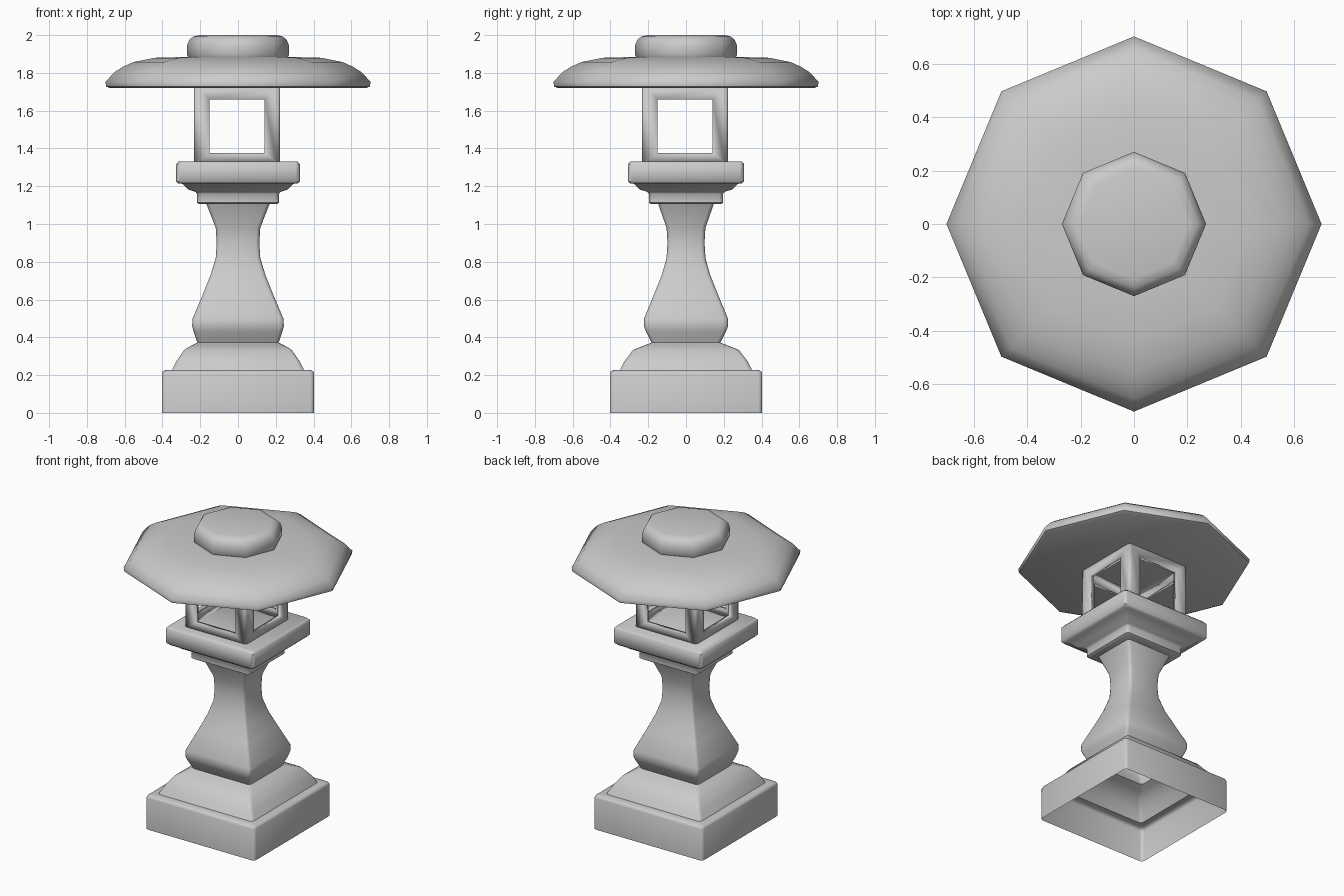
import bpy, bmesh
from math import cos, sin, pi, radians

if "Cube" in bpy.data.objects:
    bpy.data.objects.remove(bpy.data.objects["Cube"])


def finish(name, bm, angle=50):
    bmesh.ops.recalc_face_normals(bm, faces=bm.faces)
    mesh = bpy.data.meshes.new(name)
    bm.to_mesh(mesh)
    bm.free()
    ob = bpy.data.objects.new(name, mesh)
    bpy.context.collection.objects.link(ob)
    bpy.ops.object.select_all(action='DESELECT')
    ob.select_set(True)
    bpy.context.view_layer.objects.active = ob
    bpy.ops.object.shade_smooth_by_angle(angle=radians(angle))
    return ob


def loft(name, rings, cap_bottom, cap_top, angle=50):
    bm = bmesh.new()
    loops = [[bm.verts.new(p) for p in ring] for ring in rings]
    n = len(loops[0])
    for a, b in zip(loops, loops[1:]):
        for i in range(n):
            j = (i + 1) % n
            bm.faces.new((a[i], a[j], b[j], b[i]))
    if cap_bottom:
        bm.faces.new(loops[0][::-1])
    if cap_top:
        bm.faces.new(loops[-1])
    return finish(name, bm, angle)


def square(hx, hy, z, r=0.02):
    # rectangle with rounded corners
    pts = []
    for k, (sx, sy) in enumerate([(1, 1), (-1, 1), (-1, -1), (1, -1)]):
        for s in range(3):
            a = k * pi / 2 + s * pi / 4
            pts.append((sx * (hx - r) + r * cos(a), sy * (hy - r) + r * sin(a), z))
    return pts


def octagon(r, z):
    return [(r * cos(i * pi / 4), r * sin(i * pi / 4), z) for i in range(8)]


# base block and shaft: one hollow shell, open underneath
shaft = [(.403, .403, 0), (.403, .403, .208), (.398, .398, .22), (.385, .385, .226),
         (.35, .35, .227), (.325, .325, .275), (.285, .28, .333), (.25, .225, .355),
         (.215, .182, .372), (.235, .212, .43), (.243, .223, .46), (.24, .222, .50),
         (.185, .168, .63), (.145, .128, .73), (.118, .103, .82), (.113, .098, .90),
         (.118, .103, .98), (.167, .147, 1.105)]
loft("base_and_shaft", [square(*p) for p in shaft], False, False)

# stepped capital carrying the lamp
capital = [(.205, .185, 1.105), (.217, .197, 1.113), (.217, .197, 1.16), (.225, .205, 1.17),
           (.265, .245, 1.183), (.295, .275, 1.213), (.315, .295, 1.214), (.327, .307, 1.226),
           (.327, .307, 1.318), (.315, .295, 1.331)]
loft("capital", [square(*p) for p in capital], True, True)

# lamp house: four-sided frame with an open window per side
bm = bmesh.new()
bmesh.ops.create_cube(bm, size=1)
for v in bm.verts:
    v.co = (v.co.x * .456, v.co.y * .456, 1.325 if v.co.z < 0 else 1.725)
bmesh.ops.delete(bm, geom=[f for f in bm.faces if abs(f.normal.z) > .5], context='FACES_ONLY')
uprights = [e for e in bm.edges if abs(e.verts[0].co.z - e.verts[1].co.z) > .1]
bmesh.ops.bevel(bm, geom=uprights, offset=.018, segments=2, profile=.5, affect='EDGES')
sides = [f for f in bm.faces if f.calc_area() > .1]
bmesh.ops.inset_individual(bm, faces=sides, thickness=.06)
for f in sides:
    axis = 0 if abs(f.normal.y) > .5 else 1
    for v in f.verts:
        v.co[axis] = .146 if v.co[axis] > 0 else -.146
        v.co.z = 1.66 if v.co.z > 1.52 else 1.375
bmesh.ops.delete(bm, geom=sides, context='FACES')
bmesh.ops.translate(bm, verts=bm.verts, vec=(-.005, -.005, 0))
lamp = finish("lamp_house", bm, 40)
solid = lamp.modifiers.new("walls", 'SOLIDIFY')
solid.thickness = .03
solid.offset = -1

# eight-sided roof
roof = [(.68, 1.72), (.698, 1.728), (.702, 1.752), (.655, 1.803), (.61, 1.832),
        (.555, 1.857), (.44, 1.88), (.25, 1.885)]
loft("roof", [octagon(*p) for p in roof], True, True)

# rounded finial cap
cap = [(.262, 1.88), (.27, 1.895), (.27, 1.945), (.258, 1.975), (.238, 1.992), (.205, 2.0)]
loft("roof_cap", [octagon(*p) for p in cap], True, True)
